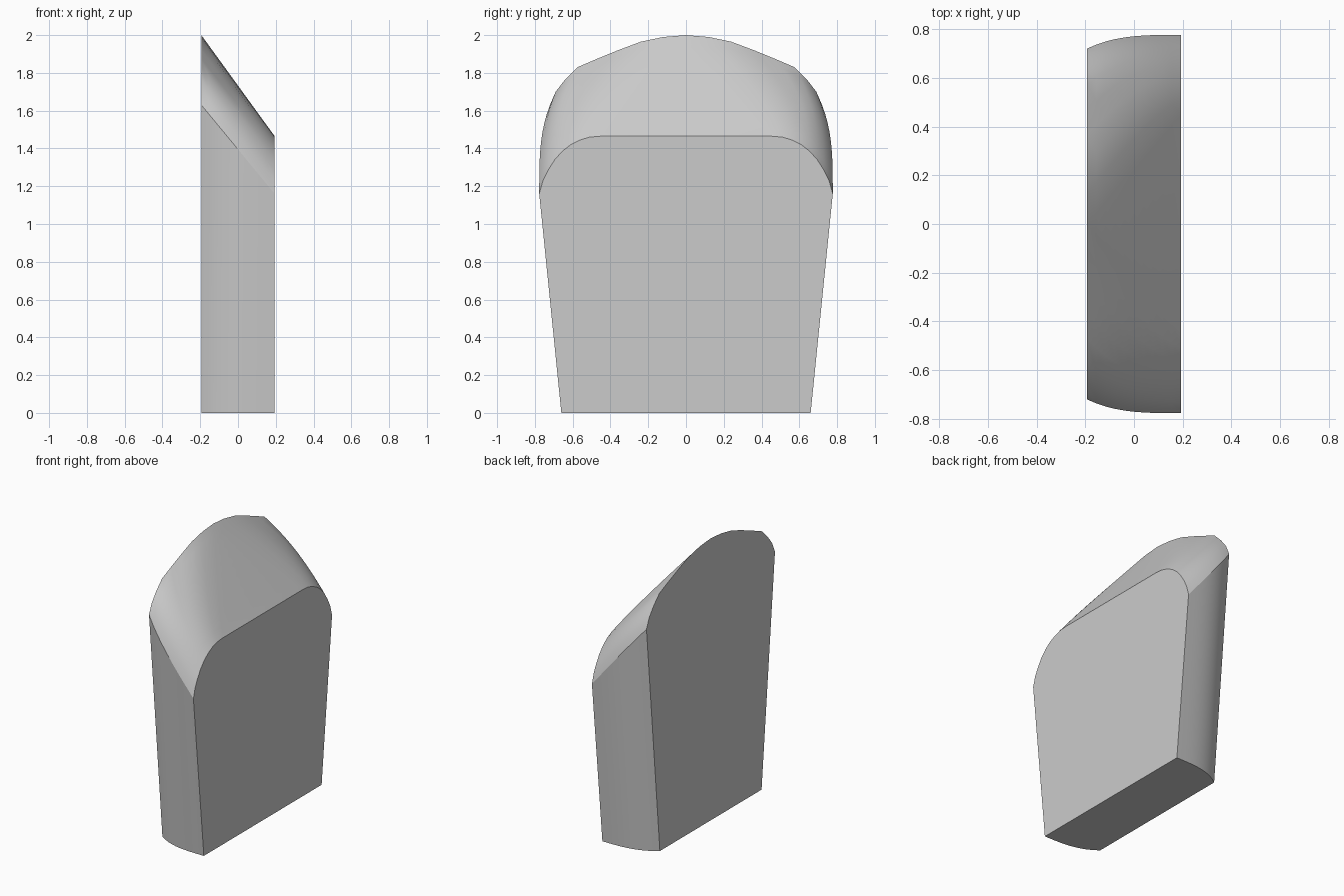
import bpy
import bmesh

cube = bpy.data.objects.get("Cube")
if cube:
    bpy.data.objects.remove(cube, do_unlink=True)

# Half outlines (y, z) from top centre to the base: tall side and low side
TALL = [(0, 2), (0.12, 1.99), (0.24, 1.965), (0.36, 1.92), (0.47, 1.875),
        (0.575, 1.83), (0.64, 1.765), (0.69, 1.70), (0.72, 1.63), (0.57, 0)]
LOW = [(0.45, 1.465), (0.51, 1.46), (0.56, 1.445), (0.61, 1.42), (0.655, 1.385),
       (0.695, 1.34), (0.73, 1.285), (0.757, 1.23), (0.777, 1.16), (0.66, 0)]
HALF_DEPTH = 0.194
STEPS = 10


def section(bm, t):
    """Ring of vertices between the tall side (t=0) and the low side (t=1)."""
    x = HALF_DEPTH * (2 * t - 1)
    half = []
    for i, (a, b) in enumerate(zip(TALL, LOW)):
        # The sides bulge outward, while the sloping top stays straight
        power = 1 + 2.3 * min(i / 8, 1)
        ease = 1 - (1 - t) ** power
        half.append((a[0] + (b[0] - a[0]) * ease, a[1] + (b[1] - a[1]) * t))
    loop = half[::-1] + [(-y, z) for y, z in half]
    return [bm.verts.new((x, y, z)) for y, z in loop]


# Loft the body through all sections and cap both sides
bm = bmesh.new()
rings = [section(bm, s / STEPS) for s in range(STEPS + 1)]
for r0, r1 in zip(rings, rings[1:]):
    for i in range(len(r0)):
        j = (i + 1) % len(r0)
        bm.faces.new((r0[i], r0[j], r1[j], r1[i]))
bm.faces.new(rings[0])
bm.faces.new(rings[-1])
bmesh.ops.remove_doubles(bm, verts=bm.verts, dist=0.0005)
bmesh.ops.recalc_face_normals(bm, faces=bm.faces)

mesh = bpy.data.meshes.new("sloped_block")
bm.to_mesh(mesh)
bm.free()
body = bpy.data.objects.new("sloped_block", mesh)
bpy.context.collection.objects.link(body)

# Plain grey material
grey = bpy.data.materials.new("light_grey")
grey.use_nodes = True
colour = (0.6, 0.6, 0.6, 1)
grey.diffuse_color = colour
grey.node_tree.nodes["Principled BSDF"].inputs["Base Color"].default_value = colour
mesh.materials.append(grey)

# Smooth curved walls with crisp cap edges
bpy.ops.object.select_all(action="DESELECT")
body.select_set(True)
bpy.context.view_layer.objects.active = body
bpy.ops.object.shade_smooth_by_angle(angle=0.52)
